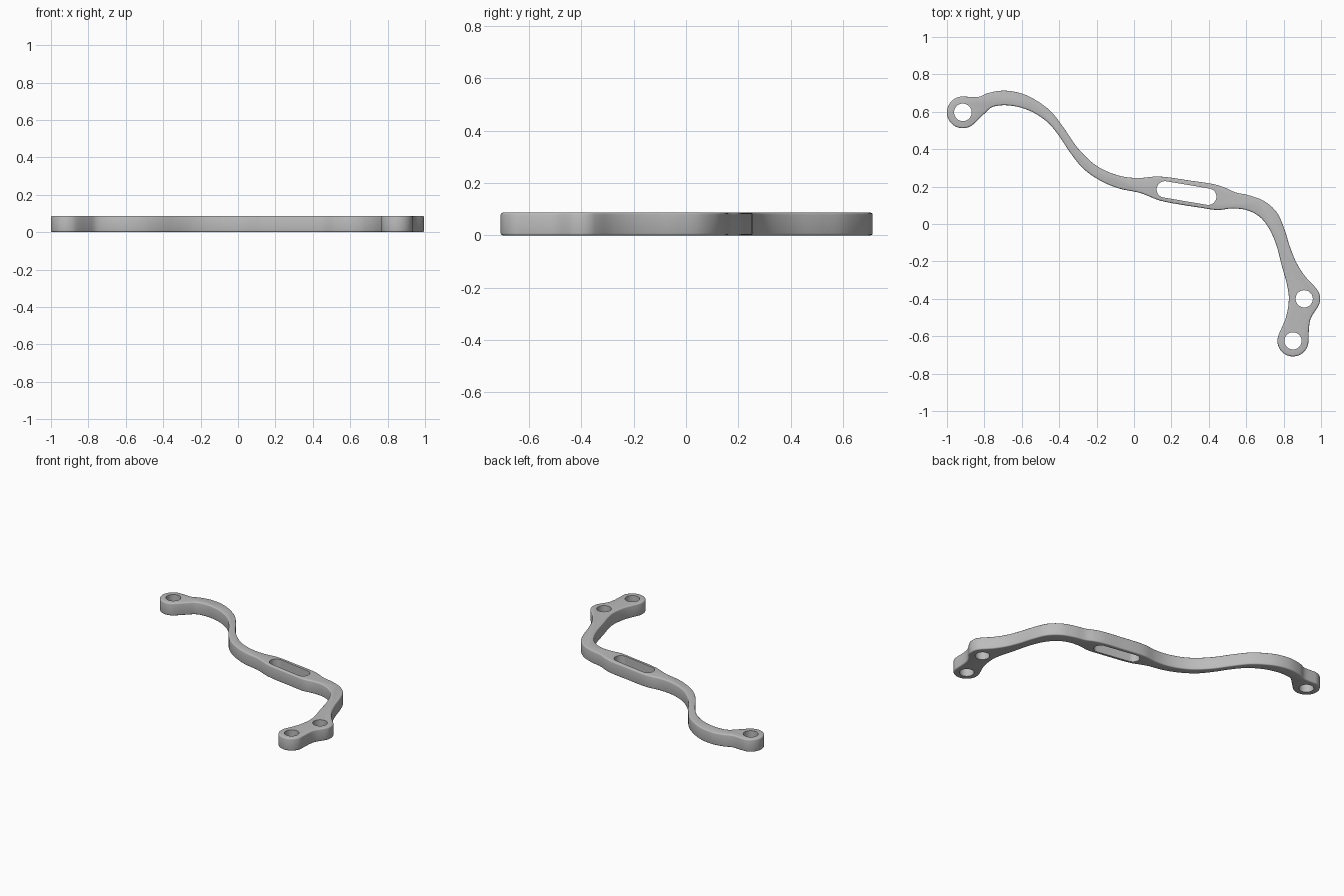
import bpy
import bmesh
from math import cos, sin, pi, radians, atan2
from mathutils import Vector

HEIGHT = 0.087
ROUNDING = 0.008

old = bpy.data.objects.get("Cube")
if old:
    bpy.data.objects.remove(old, do_unlink=True)

metal = bpy.data.materials.new("plain grey")
metal.use_nodes = True
grey = (0.5, 0.5, 0.5, 1)
metal.diffuse_color = grey
metal.node_tree.nodes["Principled BSDF"].inputs["Base Color"].default_value = grey


def arc(centre, radius, start, end, steps):
    """Points on an arc, angles in degrees."""
    angles = [radians(start + (end - start) * i / steps) for i in range(steps + 1)]
    return [Vector((centre[0] + radius * cos(a), centre[1] + radius * sin(a))) for a in angles]


def smooth_loop(points, steps):
    """Closed centripetal spline through the points."""
    result = []
    count = len(points)
    for i in range(count):
        a, b, c, d = (points[(i + k) % count] for k in (-1, 0, 1, 2))
        ab, bc, cd = ((q - p).length ** 0.5 for p, q in ((a, b), (b, c), (c, d)))
        m1 = (c - b) + bc * ((b - a) / ab - (c - a) / (ab + bc))
        m2 = (c - b) + bc * ((d - c) / cd - (d - b) / (bc + cd))
        for s in range(steps):
            t = s / steps
            result.append(b + m1 * t + (3 * (c - b) - 2 * m1 - m2) * t ** 2
                          + (2 * (b - c) + m1 + m2) * t ** 3)
    return result


def prism(name, outline, bottom, top, rounding=0):
    """Upright solid on a flat outline, with optional rounded rims."""
    bm = bmesh.new()
    base = bm.faces.new([bm.verts.new((p.x, p.y, bottom)) for p in outline])
    lifted = bmesh.ops.extrude_face_region(bm, geom=[base])["geom"]
    for v in lifted:
        if isinstance(v, bmesh.types.BMVert):
            v.co.z = top
    bmesh.ops.recalc_face_normals(bm, faces=bm.faces[:])
    if rounding:
        rims = [e for e in bm.edges if abs(e.verts[0].co.z - e.verts[1].co.z) < 1e-5]
        bmesh.ops.bevel(bm, geom=rims, offset=rounding, segments=3,
                        profile=0.5, affect='EDGES', clamp_overlap=False)
    mesh = bpy.data.meshes.new(name)
    bm.to_mesh(mesh)
    bm.free()
    mesh.materials.append(metal)
    obj = bpy.data.objects.new(name, mesh)
    bpy.context.collection.objects.link(obj)
    return obj


def hole_outline(start, end, radius):
    """Round hole, or a slot when the two centres differ."""
    turn = atan2(end[1] - start[1], end[0] - start[0]) * 180 / pi
    near = arc(start, radius, turn + 90, turn + 270, 20)
    far = arc(end, radius, turn - 90, turn + 90, 20)
    if start == end:
        return near[:-1] + far[:-1]
    return near + far


# Boss and hole centres
end_boss = (-0.915, 0.597)
corner_boss = (0.91, -0.4)
lower_boss = (0.85, -0.625)

# Long edges of the arm
upper_edge = [(-.83, .68), (-.78, .7), (-.70, .713), (-.62, .703), (-.55, .676),
              (-.45, .607), (-.38, .52), (-.30, .405), (-.21, .318), (-.13, .275),
              (-.05, .252), (.03, .246), (.13, .254), (.30, .232), (.43, .212),
              (.49, .193), (.54, .17), (.62, .152), (.70, .12), (.765, .06),
              (.805, -.03), (.833, -.12), (.87, -.21), (.915, -.28)]
lower_edge = [(.812, -.5), (.828, -.4), (.818, -.325), (.792, -.23), (.76, -.11),
              (.72, -.02), (.67, .04), (.60, .075), (.52, .083), (.45, .075),
              (.35, .088), (.14, .125), (.08, .148), (.03, .167), (-.08, .19),
              (-.18, .232), (-.27, .295), (-.34, .38), (-.40, .47), (-.46, .542),
              (-.54, .597), (-.62, .626), (-.70, .635), (-.76, .624), (-.80, .59)]

# Full outline, clockwise from the end boss
control = (arc(end_boss, 0.085, -45, -280, 12)
           + [Vector(p) for p in upper_edge]
           + arc(corner_boss, 0.085, 45, -25, 4)
           + [Vector((0.943, -0.51))]
           + arc(lower_boss, 0.083, 5, -200, 11)
           + [Vector(p) for p in lower_edge])
arm = prism("bracket_arm", smooth_loop(control, 5), 0, HEIGHT, ROUNDING)

# Screw holes and the long slot
openings = {
    "end_hole": (end_boss, end_boss, 0.047),
    "corner_hole": (corner_boss, corner_boss, 0.046),
    "lower_hole": (lower_boss, lower_boss, 0.046),
    "slot": ((0.165, 0.185), (0.397, 0.146), 0.044),
}
bpy.context.view_layer.objects.active = arm
for name, shape in openings.items():
    cutter = prism(name + "_cutter", hole_outline(*shape), -0.1, HEIGHT + 0.1)
    cutter.hide_render = True
    cut = arm.modifiers.new(name, 'BOOLEAN')
    cut.operation = 'DIFFERENCE'
    cut.solver = 'EXACT'
    cut.object = cutter
    bpy.ops.object.modifier_apply(modifier=cut.name)
    bpy.data.objects.remove(cutter, do_unlink=True)

# Smooth walls with crisp hole rims
bpy.ops.object.select_all(action='DESELECT')
arm.select_set(True)
bpy.ops.object.shade_smooth_by_angle(angle=radians(35))
